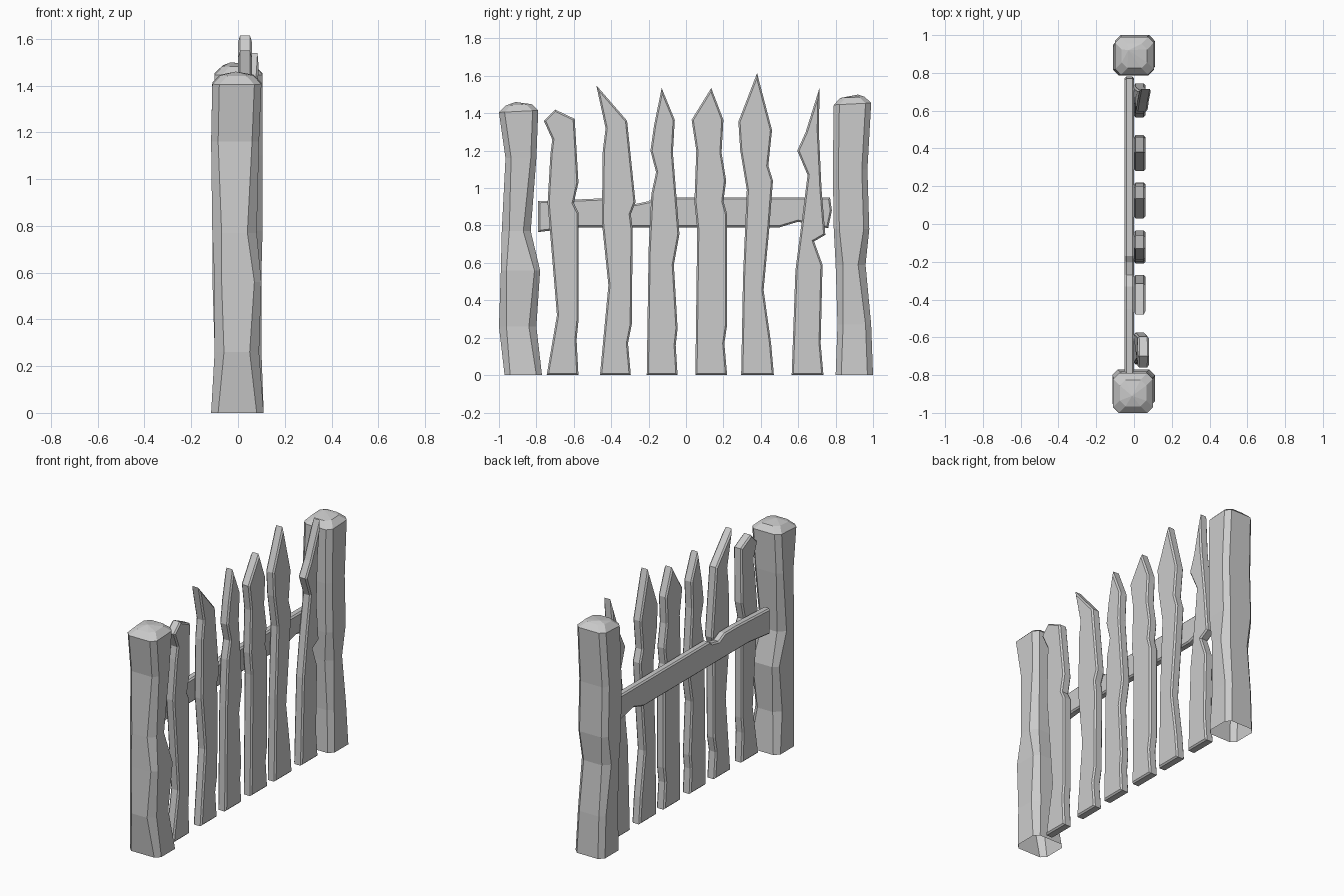
import bpy
import bmesh

cube = bpy.data.objects.get("Cube")
if cube:
    bpy.data.objects.remove(cube, do_unlink=True)

# Single weathered grey for the whole fence
grey = bpy.data.materials.new("weathered grey")
grey.use_nodes = True
colour = (0.6, 0.6, 0.6, 1)
grey.diffuse_color = colour
grey.node_tree.nodes["Principled BSDF"].inputs["Base Color"].default_value = colour


def finish(name, bm):
    """Turn the bmesh into a flat shaded object with the shared material."""
    bmesh.ops.recalc_face_normals(bm, faces=bm.faces)
    mesh = bpy.data.meshes.new(name)
    bm.to_mesh(mesh)
    bm.free()
    mesh.materials.append(grey)
    obj = bpy.data.objects.new(name, mesh)
    bpy.context.scene.collection.objects.link(obj)
    return obj


def board(name, outline, back, front, lean=0, lean_start=1):
    """Extrude a side outline (y, z) along x, bevel both faces, tilt the top outward."""
    bm = bmesh.new()
    face = bm.faces.new([bm.verts.new((back, y, z)) for y, z in outline])
    extruded = bmesh.ops.extrude_face_region(bm, geom=[face], use_keep_orig=True)
    moved = [item for item in extruded["geom"] if isinstance(item, bmesh.types.BMVert)]
    bmesh.ops.translate(bm, verts=moved, vec=(front - back, 0, 0))
    bmesh.ops.recalc_face_normals(bm, faces=bm.faces)
    rims = [e for e in bm.edges if abs(e.verts[0].co.x - e.verts[1].co.x) < 0.001]
    bmesh.ops.bevel(bm, geom=rims, offset=0.009, offset_type='OFFSET',
                    segments=1, profile=0.5, affect='EDGES', clamp_overlap=True)
    for vert in bm.verts:
        vert.co.x += lean * max(0, vert.co.z - lean_start)
    return finish(name, bm)


def chamfered_ring(bm, z, x0, x1, y0, y1, cut, tilt=0):
    """Eight sided rectangle with cut corners; tilt raises the far y side."""
    corners = [(x0 + cut, y0), (x1 - cut, y0), (x1, y0 + cut), (x1, y1 - cut),
               (x1 - cut, y1), (x0 + cut, y1), (x0, y1 - cut), (x0, y0 + cut)]
    middle = (y0 + y1) / 2
    return [bm.verts.new((x, y, z + tilt * (y - middle))) for x, y in corners]


def post(name, rings, peak, tilt):
    """Loft a gnarled post, open below, closed by a faceted crown."""
    bm = bmesh.new()
    loops = [chamfered_ring(bm, *ring) for ring in rings]
    z, x0, x1, y0, y1, cut = rings[-1]
    for vert in loops[-1]:
        vert.co.z += tilt * (vert.co.y - (y0 + y1) / 2)
    inset = 0.035
    loops.append(chamfered_ring(bm, z + inset, x0 + inset, x1 - inset,
                                y0 + inset, y1 - inset, cut, tilt))
    for lower, upper in zip(loops, loops[1:]):
        for i in range(len(lower)):
            j = (i + 1) % len(lower)
            bm.faces.new((lower[i], lower[j], upper[j], upper[i]))
    # Crown fan
    top = bm.verts.new(peak)
    crown = loops[-1]
    for i, vert in enumerate(crown):
        bm.faces.new((vert, crown[(i + 1) % len(crown)], top))
    return finish(name, bm)


# End posts: each ring is height, x range, y range, corner cut
post("front_post", [
    (0, -.115, .11, -.97, -.77, .03),
    (.26, -.1, .09, -1, -.8, .04),
    (.56, -.1, .1, -.99, -.78, .03),
    (.77, -.11, .08, -.985, -.83, .04),
    (1.16, -.115, .09, -.965, -.8, .03),
    (1.41, -.11, .1, -1, -.79, .03)], (-.01, -.91, 1.46), .05)
post("back_post", [
    (0, -.1, .11, .8, 1, .03),
    (.27, -.1, .1, .81, .99, .03),
    (.59, -.11, .1, .8, .96, .04),
    (.78, -.11, .105, .79, .98, .03),
    (1.1, -.11, .105, .785, .97, .03),
    (1.45, -.1, .105, .79, .99, .03)], (-.03, .92, 1.5), .05)

# Cross rail behind the pickets
board("cross_rail", [
    (-.79, .765), (-.57, .79), (.5, .79), (.6, .82), (.76, .785), (.78, .88),
    (.77, .95), (-.17, .95), (-.2, .93), (-.27, .915), (-.33, .945),
    (-.45, .945), (-.79, .93)], -.05, 0)

# Six crooked pickets, outlines running up the right edge and down the left
back, front = 0, .06
board("picket_one", [
    (-.745, 0), (-.575, 0), (-.585, .19), (-.575, .29), (-.575, .87), (-.6, .92),
    (-.575, 1.03), (-.595, 1.37), (-.7, 1.42), (-.76, 1.36), (-.715, 1.26),
    (-.725, 1.18), (-.74, .92), (-.69, .32)], back, front, lean=.05)
board("picket_two", [
    (-.46, 0), (-.295, 0), (-.31, .17), (-.29, .27), (-.285, .78), (-.295, .86),
    (-.27, .925), (-.315, 1.36), (-.48, 1.55), (-.43, 1.32), (-.445, 1.2),
    (-.45, .82), (-.415, .48)], back, front)
board("picket_three", [
    (-.21, 0), (-.045, 0), (-.055, .16), (-.045, .25), (-.065, .59), (-.035, .755),
    (-.07, 1.19), (-.06, 1.365), (-.13, 1.535), (-.17, 1.34), (-.19, 1.2),
    (-.16, 1.085), (-.185, .97), (-.2, .67)], back, front)
board("picket_four", [
    (.05, 0), (.22, 0), (.205, .17), (.22, .27), (.22, .86), (.2, .93),
    (.215, 1.04), (.19, 1.19), (.2, 1.365), (.135, 1.535), (.03, 1.365),
    (.055, 1.2), (.045, .925), (.06, .78)], back, front)
board("picket_five", [
    (.295, 0), (.47, 0), (.455, .17), (.415, .455), (.445, .78), (.465, 1.04),
    (.44, 1.12), (.46, 1.31), (.38, 1.615), (.28, 1.355), (.29, 1.2),
    (.325, .99), (.305, .53)], back, front)
board("picket_six", [
    (.565, 0), (.735, 0), (.72, .17), (.73, .59), (.685, .715), (.745, .75),
    (.725, .99), (.71, 1.31), (.715, 1.54), (.64, 1.3), (.595, 1.2),
    (.65, 1.07), (.62, .83), (.585, .56)], back, front, lean=.06)
